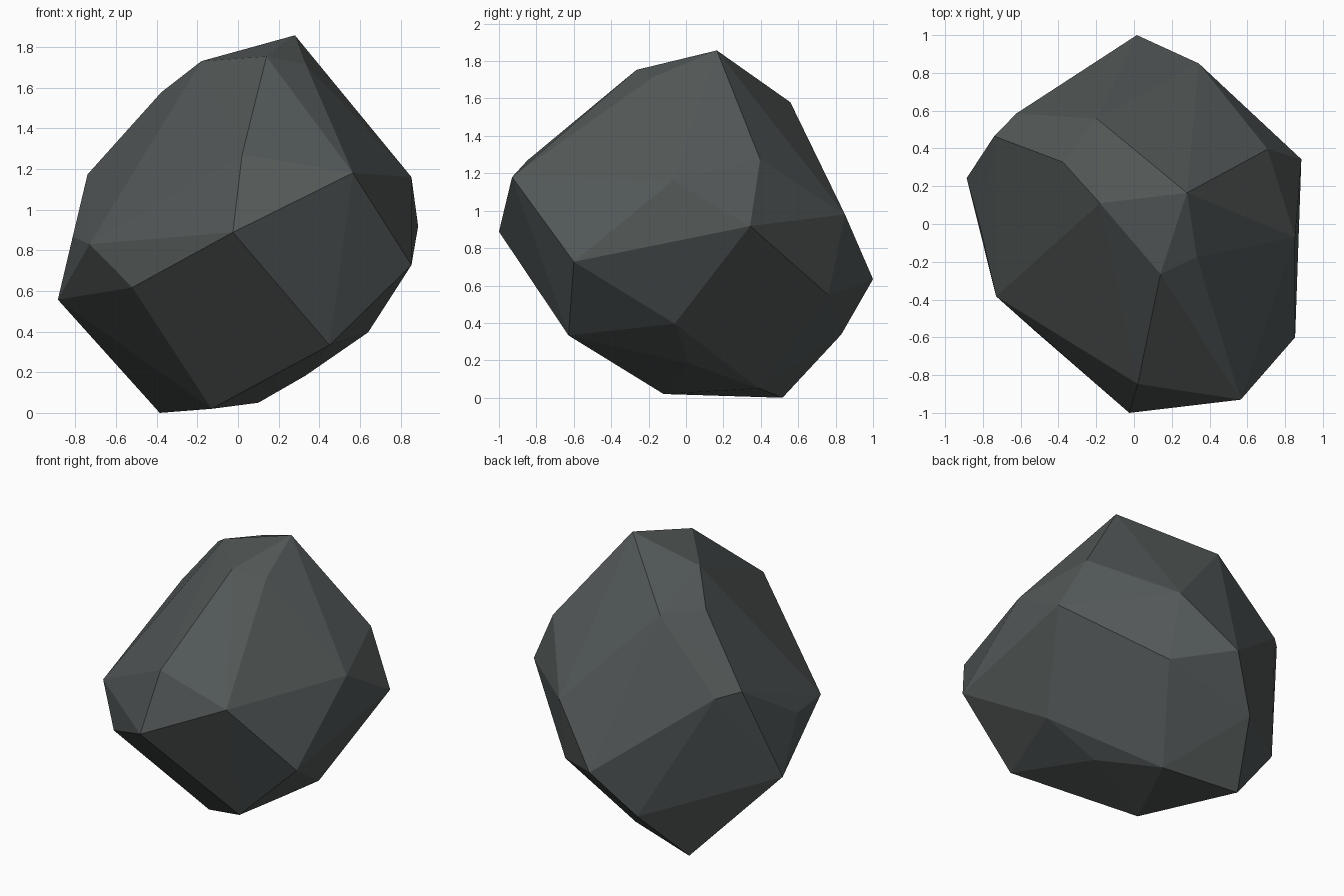
import bpy, bmesh, math

# Rock corners, listed in rings from the crown down to the base
crown = [(.28, .165, 1.857), (-.18, .11, 1.73), (.14, -.265, 1.753), (.333, -.175, 1.715),
         (-.377, .328, 1.577), (-.197, .558, 1.58)]
shoulder = [(.707, .396, 1.275), (.853, -.07, 1.16), (.565, -.93, 1.18), (.02, -.847, 1.27),
            (-.74, .465, 1.173), (-.623, .585, 1.137), (.343, .85, .98)]
waist = [(.886, .343, .918), (.853, -.6, .727), (-.025, -1, .888), (-.73, -.383, .83),
         (-.813, -.02, .866), (-.52, -.57, .617), (-.886, .243, .557),
         (.015, 1, .634), (.36, .762, .548)]
base = [(.64, -.06, .396), (.45, -.628, .333), (-.22, .83, .338), (.33, .02, .182),
        (.10, .39, .05), (-.13, -.12, .02), (-.385, .516, 0)]

# Faceted boulder: shrink-wrap the corners, then merge the nearly flat triangles
bm = bmesh.new()
for p in crown + shoulder + waist + base:
    bm.verts.new(p)
bmesh.ops.convex_hull(bm, input=bm.verts)
bmesh.ops.dissolve_limit(bm, angle_limit=math.radians(1.5), verts=bm.verts, edges=bm.edges)
bmesh.ops.recalc_face_normals(bm, faces=bm.faces)
mesh = bpy.data.meshes.new("rock")
bm.to_mesh(mesh)
bm.free()

# Dark stone colour
stone = bpy.data.materials.new("dark grey stone")
stone.diffuse_color = (.085, .097, .096, 1)
mesh.materials.append(stone)
rock = bpy.data.objects.new("rock", mesh)
bpy.context.collection.objects.link(rock)
